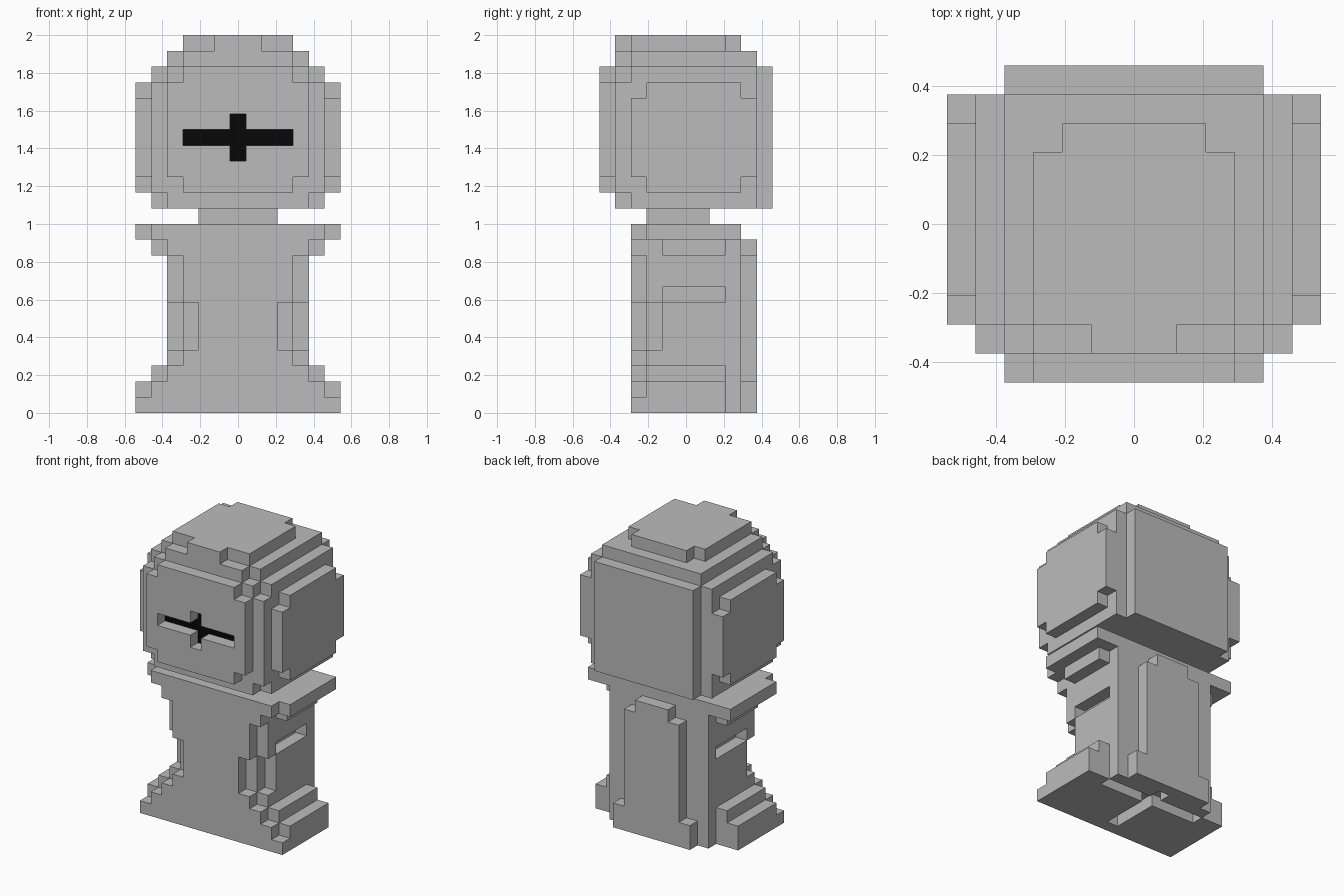
import bpy

if "Cube" in bpy.data.objects:
    bpy.data.objects.remove(bpy.data.objects["Cube"], do_unlink=True)

UNIT = 2 / 24  # edge of one block


def material(name, rgb):
    mat = bpy.data.materials.new(name)
    mat.use_nodes = True
    mat.diffuse_color = (*rgb, 1)
    bsdf = next(n for n in mat.node_tree.nodes if n.type == 'BSDF_PRINCIPLED')
    bsdf.inputs["Base Color"].default_value = (*rgb, 1)
    return mat


stone = material("stone grey", (0.5, 0.5, 0.5))
black = material("black", (0.002, 0.002, 0.002))


def block(half, y0, y1, z0, z1, inner=0):
    """Cells of a box mirrored in x, in block units; inner leaves out the middle."""
    return {(x, y, z)
            for x in range(-7, 8) if inner <= abs(x) < half
            for y in range(-6, 7) if y0 < y < y1
            for z in range(z0, z1)}


def union(*boxes):
    return set().union(*(block(*b) for b in boxes))


SIDES = [(axis, sign) for axis in range(3) for sign in (-1, 1)]


def build(name, cells, is_black=lambda cell, normal: False):
    """Skin the outside of a set of cells with square faces."""
    verts, faces, paint = {}, [], []
    for cell in sorted(cells):
        for axis, sign in SIDES:
            normal = [0, 0, 0]
            normal[axis] = sign
            if tuple(c + n for c, n in zip(cell, normal)) in cells:
                continue
            u, v = (axis + 1) % 3, (axis + 2) % 3
            face = []
            for du, dv in ((0, 0), (1, 0), (1, 1), (0, 1)):
                p = list(cell)
                p[axis] += sign > 0
                p[u] += du
                p[v] += dv
                face.append(verts.setdefault(tuple(p), len(verts)))
            faces.append(face if sign > 0 else face[::-1])
            paint.append(int(is_black(cell, tuple(normal))))
    mesh = bpy.data.meshes.new(name)
    points = [((x - 0.5) * UNIT, (y - 0.5) * UNIT, z * UNIT) for x, y, z in verts]
    mesh.from_pydata(points, [], faces)
    mesh.materials.append(stone)
    if any(paint):
        mesh.materials.append(black)
    for poly, index in zip(mesh.polygons, paint):
        poly.material_index = index
    obj = bpy.data.objects.new(name, mesh)
    bpy.context.collection.objects.link(obj)
    return obj


# Head: core, crown steps, face plate, back plate and side plates
head = union(
    (5.5, -3.5, 4.5, 13, 22),
    (4.5, -4.5, -3.5, 13, 22),
    (5.5, -4.5, -3.5, 14, 21),
    (4.5, -3.5, 4.5, 22, 23),
    (3.5, -4.5, -3.5, 22, 23),
    (3.5, -3.5, 2.5, 23, 24),
    (2.5, 2.5, 3.5, 23, 24),
    (1.5, -4.5, -3.5, 23, 24),
    (4.5, -5.5, -4.5, 15, 21),
    (3.5, -5.5, -4.5, 14, 22),
    (4.5, 4.5, 5.5, 13, 22),
    (6.5, -3.5, 4.5, 15, 20, 5.5),
    (6.5, -2.5, 3.5, 14, 21, 5.5),
)
# Cross-shaped slit through the face plate, black at the back
slit = union((3.5, -5.5, -4.5, 17, 18), (0.5, -5.5, -4.5, 16, 19))
head -= slit
build("head", head,
      lambda c, n: n == (0, -1, 0) and (c[0], c[1] - 1, c[2]) in slit)

# Neck
build("neck", union((2.5, -2.5, 1.5, 12, 13)))

# Body: stepped foot, waisted trunk and wide shoulders
body = union(
    (6.5, -3.5, 2.5, 0, 1),
    (5.5, -3.5, 2.5, 1, 2),
    (6.5, -2.5, 2.5, 1, 2),
    (4.5, -3.5, 2.5, 2, 3),
    (5.5, -2.5, 2.5, 2, 3),
    (4.5, -1.5, 3.5, 0, 11),
    (3.5, -2.5, -1.5, 3, 10),
    (2.5, -3.5, -2.5, 3, 10),
    (4.5, -2.5, -1.5, 3, 4),
    (3.5, -3.5, -2.5, 3, 4),
    (4.5, -2.5, -1.5, 7, 10),
    (3.5, -3.5, -2.5, 7, 10),
    (4.5, -3.5, -1.5, 10, 11),
    (5.5, -1.5, 2.5, 10, 11),
    (5.5, -3.5, -2.5, 11, 12),
    (6.5, -2.5, 3.5, 11, 12),
    # raised panel on the back
    (3.5, 3.5, 4.5, 0, 2),
    (2.5, 3.5, 4.5, 2, 10),
    (1.5, 3.5, 4.5, 10, 11),
)
# Slots in the sides and a cross-shaped recess under the foot
body -= block(4.5, -1.5, 2.5, 7, 8, 3.5)
body -= union((0.5, -2.5, 3.5, 0, 1), (4.5, 1.5, 2.5, 0, 1))
build("body", body)
